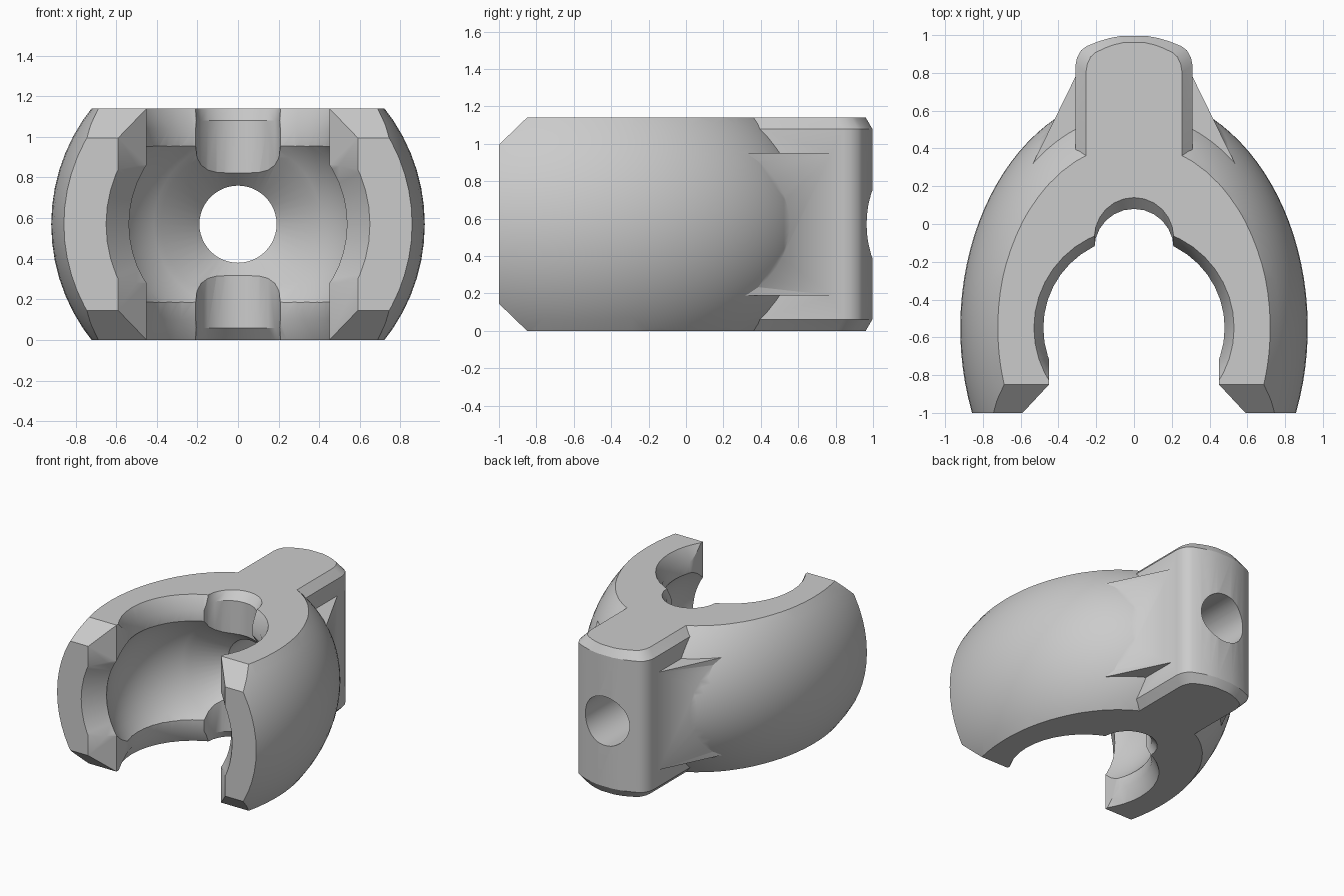
import bpy, bmesh, math

cube = bpy.data.objects.get("Cube")
if cube:
    bpy.data.objects.remove(cube, do_unlink=True)

MID = 0.57      # half height
CY = -0.55      # centre of the ball along y

grey = bpy.data.materials.new("plain grey")
grey.use_nodes = True
grey.diffuse_color = (0.6, 0.6, 0.6, 1)
for node in grey.node_tree.nodes:
    if node.type == 'BSDF_PRINCIPLED':
        node.inputs["Base Color"].default_value = (0.6, 0.6, 0.6, 1)


def loft(name, rings):
    """Closed solid through rings of equal point count."""
    bm = bmesh.new()
    loops = [[bm.verts.new(p) for p in ring] for ring in rings]
    n = len(loops[0])
    for a, b in zip(loops, loops[1:]):
        for i in range(n):
            j = (i + 1) % n
            bm.faces.new((a[i], a[j], b[j], b[i]))
    bm.faces.new(loops[0])
    bm.faces.new(loops[-1])
    bmesh.ops.recalc_face_normals(bm, faces=bm.faces)
    mesh = bpy.data.meshes.new(name)
    bm.to_mesh(mesh)
    bm.free()
    mesh.materials.append(grey)
    obj = bpy.data.objects.new(name, mesh)
    bpy.context.collection.objects.link(obj)
    return obj


def turned_y(name, profile, n=48):
    """Revolve (y, radius) pairs about the horizontal axis."""
    angles = [2 * math.pi * i / n for i in range(n)]
    return loft(name, [[(r * math.cos(a), y, MID + r * math.sin(a)) for a in angles]
                       for y, r in profile])


def turned_z(name, profile, n=32):
    """Stack (z, radius, y centre) circles."""
    angles = [2 * math.pi * i / n for i in range(n)]
    return loft(name, [[(r * math.cos(a), c + r * math.sin(a), z) for a in angles]
                       for z, r, c in profile])


def mirrored(half):
    """Close a right-hand xy outline with its mirror image."""
    return half + [(-x, y) for x, y in reversed(half)]


def prism_z(name, outline, low, high):
    return loft(name, [[(x, y, z) for x, y in outline] for z in (low, high)])


def combine(target, tool, operation):
    mod = target.modifiers.new(operation.lower(), 'BOOLEAN')
    mod.operation = operation
    mod.solver = 'EXACT'
    mod.object = tool
    bpy.context.view_layer.objects.active = target
    bpy.ops.object.modifier_apply(modifier=mod.name)
    bpy.data.objects.remove(tool, do_unlink=True)


# Rounded outer shell
shell = []
for i in range(33):
    t = math.radians(-28 + i * 117 / 32)
    shell.append((CY + 1.243 * math.sin(t), 0.92 * math.cos(t)))
body = turned_y("socket_clamp", shell, 64)

# Flat top and bottom with chamfered arm ends
side = [(-1, 0.145), (-0.85, 0), (1.2, 0)]
side = side + [(y, 2 * MID - z) for y, z in reversed(side)]
trim = loft("side_trim", [[(x, y, z) for y, z in side] for x in (-1.2, 1.2)])
combine(body, trim, 'INTERSECT')

# Side webs between shell and neck
web = prism_z("side_web", mirrored([(0.5, 0.2), (0.545, 0.3), (0.31, 0.78)]), 0.19, 0.95)
combine(body, web, 'UNION')

# Neck with a bowed back and chamfered rims
half = [(0.31, 0.2), (0.31, 0.84), (0.302, 0.88), (0.28, 0.92), (0.25, 0.942),
        (0.19, 0.966), (0.13, 0.984), (0.065, 0.996)]
full = mirrored(half)
inset = [(x * 0.82, y - 0.035) for x, y in full]
neck = loft("neck", [[(x, y, z) for x, y in outline] for outline, z in
                     ((inset, 0), (full, 0.06), (full, 1.08), (inset, 2 * MID))])
combine(body, neck, 'UNION')

# Ball cavity: flared mouth, sphere, funnel and through hole
cavity = [(-1.1, 0.725)]
for i in range(21):
    dy = -0.615 * math.cos(math.radians(60.8 + i * 81 / 20))
    cavity.append((CY + dy, math.sqrt(0.615 ** 2 - dy ** 2)))
cavity += [(0.15, 0.19), (1.1, 0.19)]
combine(body, turned_y("ball_cavity", cavity), 'DIFFERENCE')

# Vertical bore with countersunk rims
bore = [(-0.1, 0.58, CY), (0.1, 0.48, CY), (1.04, 0.48, CY), (1.24, 0.58, CY)]
combine(body, turned_z("vertical_bore", bore, 40), 'DIFFERENCE')

# Mouth slot between the arms, flaring at the front
slot = prism_z("mouth_slot", mirrored([(0.683, -1.1), (0.45, -0.85), (0.45, CY)]), -0.1, 1.24)
combine(body, slot, 'DIFFERENCE')

# Rounded notch behind the bore, leaning back at both rims
notch = [(-0.06, 0.21, -0.01), (0.06, 0.21, -0.13), (1.08, 0.21, -0.13), (1.2, 0.21, -0.01)]
combine(body, turned_z("rear_notch", notch, 24), 'DIFFERENCE')

# Smooth curves, sharp chamfers
bpy.ops.object.select_all(action='DESELECT')
body.select_set(True)
bpy.context.view_layer.objects.active = body
bpy.ops.object.shade_smooth_by_angle(angle=math.radians(30))
